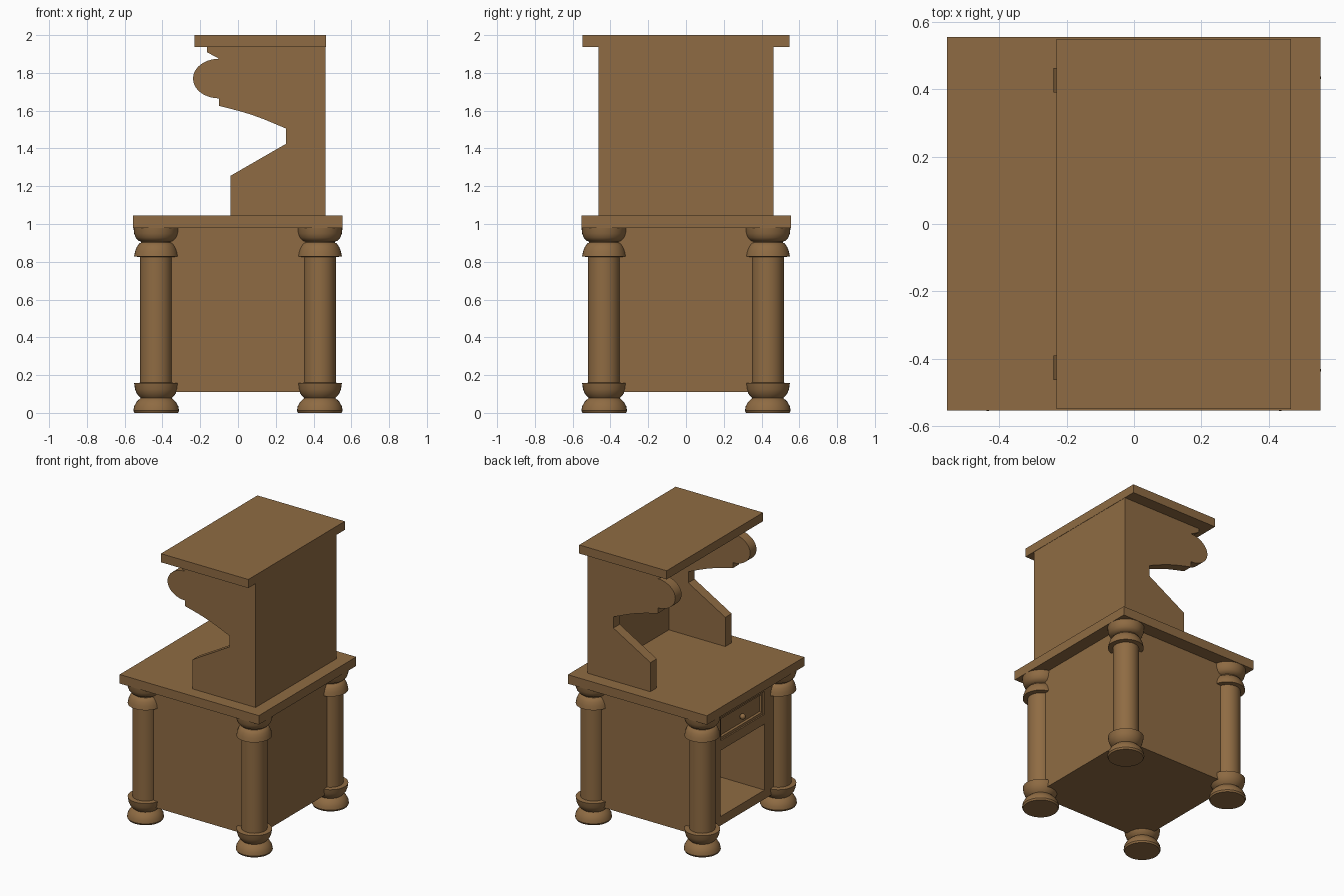
import bpy, bmesh, math

if "Cube" in bpy.data.objects:
    bpy.data.objects.remove(bpy.data.objects["Cube"])

wood = bpy.data.materials.new("brown_wood")
wood.diffuse_color = (0.275, 0.148, 0.056, 1)
wood.use_nodes = True
wood.node_tree.nodes["Principled BSDF"].inputs["Base Color"].default_value = wood.diffuse_color


def finish(name, bm, smooth=False):
    bmesh.ops.recalc_face_normals(bm, faces=bm.faces)
    me = bpy.data.meshes.new(name)
    bm.to_mesh(me)
    bm.free()
    me.materials.append(wood)
    ob = bpy.data.objects.new(name, me)
    bpy.context.collection.objects.link(ob)
    if smooth:
        bpy.ops.object.select_all(action='DESELECT')
        ob.select_set(True)
        bpy.context.view_layer.objects.active = ob
        bpy.ops.object.shade_smooth_by_angle(angle=math.radians(35))
    return ob


def box(name, x, y, z):
    bm = bmesh.new()
    bmesh.ops.create_cube(bm, size=1)
    for v in bm.verts:
        for i, (a, b) in enumerate((x, y, z)):
            v.co[i] = (a + b) / 2 + v.co[i] * (b - a)
    return finish(name, bm)


def plate(name, outline, y0, y1):
    """Extrude an x-z outline along y."""
    bm = bmesh.new()
    f = bm.faces.new([bm.verts.new((x, y0, z)) for x, z in outline])
    r = bmesh.ops.extrude_face_region(bm, geom=[f])
    for v in r["geom"]:
        if isinstance(v, bmesh.types.BMVert):
            v.co.y = y1
    return finish(name, bm, True)


def lathe(name, profile, cx, cy, n=32):
    """Revolve (radius, z) points around a vertical axis."""
    bm = bmesh.new()
    rings = [[bm.verts.new((cx + r * math.cos(math.tau * k / n),
                            cy + r * math.sin(math.tau * k / n), z))
              for k in range(n)] for r, z in profile]
    for a, b in zip(rings, rings[1:]):
        for k in range(n):
            bm.faces.new((a[k], a[(k + 1) % n], b[(k + 1) % n], b[k]))
    bm.faces.new(rings[0])
    bm.faces.new(rings[-1])
    return finish(name, bm, True)


# Four turned legs
leg = [(0.115, 0), (0.121, 0.012), (0.117, 0.035), (0.104, 0.058), (0.09, 0.072),
       (0.082, 0.078), (0.09, 0.086), (0.103, 0.102), (0.112, 0.125), (0.117, 0.157),
       (0.085, 0.16), (0.085, 0.825),
       (0.117, 0.828), (0.112, 0.855), (0.103, 0.878), (0.09, 0.897),
       (0.08, 0.901), (0.08, 0.907), (0.095, 0.912), (0.109, 0.928), (0.117, 0.95), (0.12, 0.98)]
for sx, a in ((-1, "front"), (1, "back")):
    for sy, b in ((-1, "right"), (1, "left")):
        lathe(f"{a}_{b}_leg", leg, sx * 0.433, sy * 0.433)

# Cabinet body, open towards -x
for s, b in ((-1, "right"), (1, "left")):
    box(f"cabinet_{b}_side", (-0.45, 0.46), sorted((s * 0.25, s * 0.46)), (0.11, 0.98))
box("cabinet_floor", (-0.45, 0.46), (-0.25, 0.25), (0.11, 0.175))
box("cabinet_back", (0.40, 0.46), (-0.25, 0.25), (0.175, 0.98))
box("drawer_shelf", (-0.45, 0.40), (-0.25, 0.25), (0.65, 0.72))
box("top_rail", (-0.45, 0.40), (-0.25, 0.25), (0.885, 0.98))

# Drawer with recessed panel
bm = bmesh.new()
bmesh.ops.create_cube(bm, size=1)
for v in bm.verts:
    v.co = (-0.2 + v.co.x * 0.48, v.co.y * 0.5, 0.8025 + v.co.z * 0.165)
bm.normal_update()
front = [f for f in bm.faces if f.normal.x < -0.9]
bmesh.ops.inset_region(bm, faces=front, thickness=0.025)
bmesh.ops.inset_region(bm, faces=front, thickness=0.006, depth=-0.015)
finish("drawer", bm)

# Drawer knob
bm = bmesh.new()
bmesh.ops.create_uvsphere(bm, u_segments=16, v_segments=10, radius=0.02)
for v in bm.verts:
    v.co.x -= 0.452
    v.co.z += 0.80
finish("drawer_knob", bm, True)

# Table top
box("table_top", (-0.555, 0.553), (-0.553, 0.555), (0.98, 1.045))

# Scrolled hutch sides
sweep = [(0.255 - 0.355 * t, 1.505 + 0.12 * t - 0.035 * t * (1 - t) + 0.02 * math.sin(math.pi * t))
         for t in [i / 10 for i in range(11)]]
bulge = [(-0.10 - 0.138 * math.sin(math.pi * i / 20), 1.77 - 0.105 * math.cos(math.pi * i / 20))
         for i in range(21)]
outline = ([(0.46, 1.045), (-0.04, 1.045), (-0.04, 1.255), (0.255, 1.425)] + sweep + bulge
           + [(-0.165, 1.91), (-0.165, 1.94), (0.46, 1.94)])
for s, b in ((-1, "right"), (1, "left")):
    plate(f"hutch_{b}_side", outline, s * 0.39, s * 0.462)

# Hutch back and roof board
box("hutch_back", (0.41, 0.464), (-0.462, 0.46), (1.045, 1.94))
box("hutch_roof", (-0.23, 0.466), (-0.548, 0.549), (1.938, 2.0))
